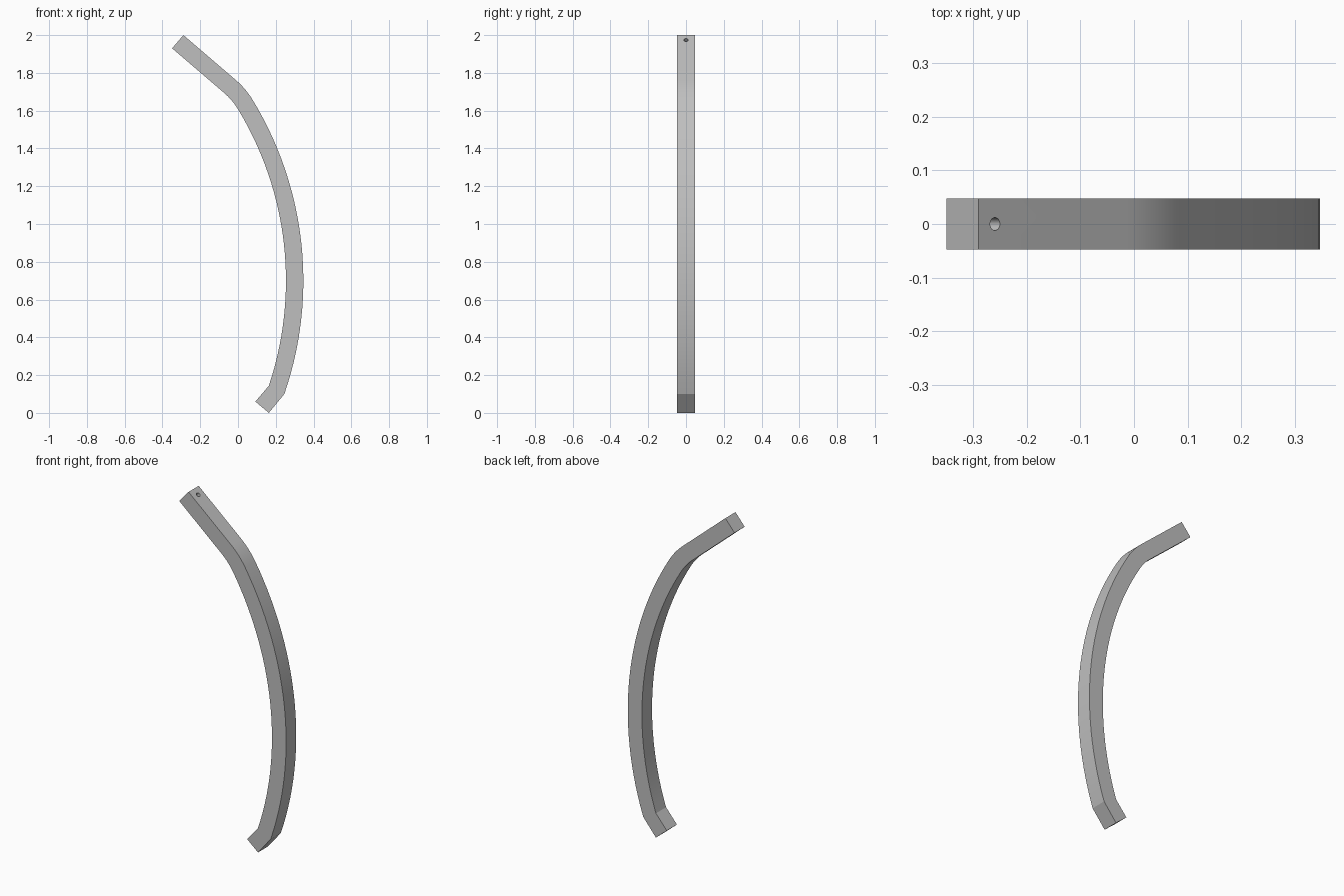
import bpy, bmesh, math
from mathutils import Vector, Matrix

if "Cube" in bpy.data.objects:
    bpy.data.objects.remove(bpy.data.objects["Cube"])

THICK, HALF_DEPTH = 0.092, 0.047
BEND_R, BOW_R = 0.45, 1.84          # outer radii of the upper bend and the long bow
BOW_C = Vector((-1.494, 0.70))      # centre of the long bow, in x and z
TIP = Vector((-0.289, 2.0))         # outer corner of the top end


def polar(angle):
    return Vector((math.cos(angle), math.sin(angle)))


def arc(centre, radius, start, end, steps):
    return [centre + radius * polar(start + (end - start) * i / steps)
            for i in range(steps + 1)]


# The bend is tangent to both the straight arm and the bow
arm_angle = math.radians(49.4)
normal = polar(arm_angle)
reach = (normal.dot(TIP - BOW_C) - BEND_R) / (BOW_R - BEND_R)
join_angle = arm_angle - math.acos(reach)
bend_c = BOW_C + (BOW_R - BEND_R) * polar(join_angle)


def edge_line(inset, foot_z, toe):
    """One long edge of the bar, from the top end to the foot."""
    bow_r = BOW_R - inset
    foot_angle = math.asin((foot_z - BOW_C.y) / bow_r)
    return ([TIP - inset * normal]
            + arc(bend_c, BEND_R - inset, arm_angle, join_angle, 8)
            + arc(BOW_C, bow_r, join_angle, foot_angle, 28)[1:]
            + [Vector(toe)])


outer = edge_line(0, 0.10, (0.163, 0.0))
inner = edge_line(THICK, 0.143, (0.092, 0.06))

# Curved bar: side profile extruded through its depth
bm = bmesh.new()
profile = [bm.verts.new((p.x, -HALF_DEPTH, p.y)) for p in outer + inner[::-1]]
face = bm.faces.new(profile)
extruded = bmesh.ops.extrude_face_region(bm, geom=[face])["geom"]
bmesh.ops.translate(bm, vec=(0, 2 * HALF_DEPTH, 0),
                    verts=[v for v in extruded if isinstance(v, bmesh.types.BMVert)])
bmesh.ops.recalc_face_normals(bm, faces=bm.faces)
mesh = bpy.data.meshes.new("curved_bar")
bm.to_mesh(mesh)
bm.free()
bar = bpy.data.objects.new("curved_bar", mesh)
bpy.context.collection.objects.link(bar)

grey = bpy.data.materials.new("plain_grey")
grey.use_nodes = True
grey.diffuse_color = (0.52, 0.52, 0.52, 1)
grey.node_tree.nodes["Principled BSDF"].inputs["Base Color"].default_value = grey.diffuse_color
mesh.materials.append(grey)

# Small pin hole drilled square to the arm near its top end
along = Vector((normal.y, -normal.x))
hole = TIP + 0.04 * along - normal * THICK / 2
bpy.ops.mesh.primitive_cylinder_add(
    vertices=24, radius=0.012, depth=THICK * 2, location=(hole.x, 0, hole.y),
    rotation=(0, math.pi / 2 - arm_angle, 0))
cutter = bpy.context.object
cutter.name = "pin_hole_cutter"
cutter.hide_render = True
cutter.data.materials.append(grey)

cut = bar.modifiers.new("pin_hole", 'BOOLEAN')
cut.operation = 'DIFFERENCE'
cut.solver = 'EXACT'
cut.object = cutter
bpy.ops.object.select_all(action='DESELECT')
bar.select_set(True)
bpy.context.view_layer.objects.active = bar
bpy.ops.object.modifier_apply(modifier=cut.name)
bpy.data.objects.remove(cutter)

# Smooth curves, crisp edges and foot crease
bpy.ops.object.shade_smooth_by_angle(angle=math.radians(17))
